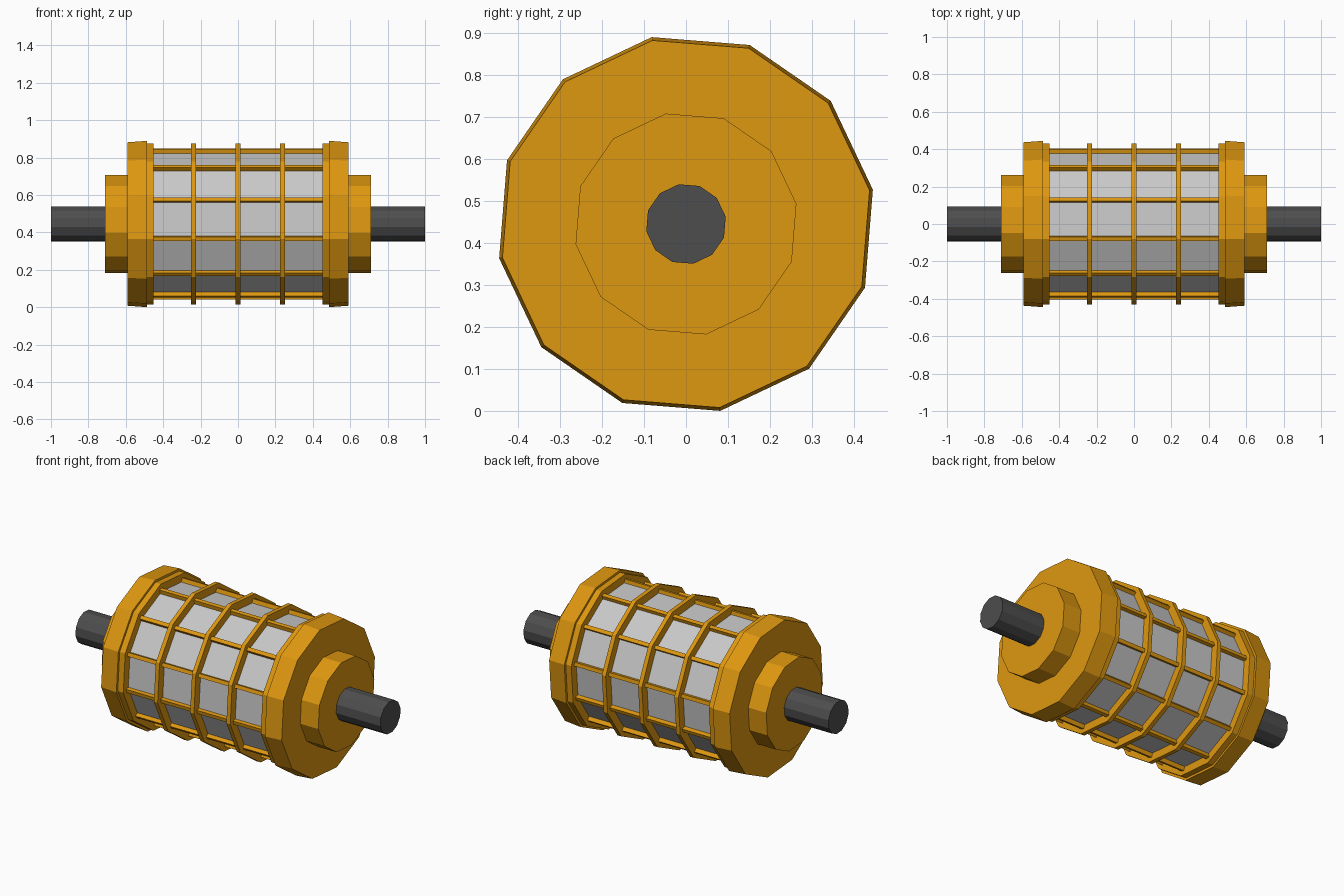
import bpy, bmesh, math
from mathutils import Matrix

if "Cube" in bpy.data.objects:
    bpy.data.objects.remove(bpy.data.objects["Cube"])

SIDES = 12
CZ = 0.445                      # axis height
PHASE = math.radians(10.4)      # rotation of the twelve-sided sections


def material(name, rgb):
    m = bpy.data.materials.new(name)
    m.diffuse_color = (*rgb, 1)
    m.use_nodes = True
    m.node_tree.nodes["Principled BSDF"].inputs["Base Color"].default_value = m.diffuse_color
    return m


gold = material("golden yellow", (0.73, 0.31, 0.005))
silver = material("light grey", (0.58, 0.58, 0.58))
dark = material("dark grey", (0.075, 0.075, 0.075))


def finish(name, bm, mat):
    bmesh.ops.recalc_face_normals(bm, faces=bm.faces)
    me = bpy.data.meshes.new(name)
    bm.to_mesh(me)
    bm.free()
    me.materials.append(mat)
    ob = bpy.data.objects.new(name, me)
    ob.location.z = CZ
    bpy.context.collection.objects.link(ob)
    return ob


def lathe(name, profile, mat, closed=False):
    """Turn (x, radius) points around the x axis; cap the ends unless closed."""
    bm = bmesh.new()
    loops = []
    for x, r in profile:
        angles = [PHASE + 2 * math.pi * k / SIDES for k in range(SIDES)]
        loops.append([bm.verts.new((x, r * math.cos(a), r * math.sin(a))) for a in angles])
    pairs = list(zip(loops, loops[1:]))
    if closed:
        pairs.append((loops[-1], loops[0]))
    else:
        bm.faces.new(loops[0])
        bm.faces.new(loops[-1])
    for a, b in pairs:
        for k in range(SIDES):
            n = (k + 1) % SIDES
            bm.faces.new((a[k], a[n], b[n], b[k]))
    return finish(name, bm, mat)


# Shaft and inner drum
lathe("shaft", [(-1, 0.096), (1, 0.096)], dark)
lathe("drum", [(-0.49, 0.39), (0.49, 0.39)], silver)

# End flanges with stepped hubs
for s, side in ((-1, "left"), (1, "right")):
    lathe(side + "_end_cap", [(s * 0.487, 0.452), (s * 0.592, 0.444),
                              (s * 0.592, 0.267), (s * 0.71, 0.267)], gold)


# Cage hoops
def hoop(name, x, half):
    lathe(name, [(x - half, 0.38), (x - half, 0.438),
                 (x + half, 0.438), (x + half, 0.38)], gold, closed=True)


for i, x in enumerate((-0.238, 0, 0.238)):
    hoop(f"hoop_{i + 1}", x, 0.0125)
for s, side in ((-1, "left"), (1, "right")):
    hoop(side + "_end_hoop", s * 0.469, 0.018)

# Lengthwise cage bars along the drum corners
bm = bmesh.new()
for k in range(SIDES):
    turn = Matrix.Rotation(math.radians(11.2) + 2 * math.pi * k / SIDES, 4, 'X')
    bmesh.ops.create_cube(bm, size=1, matrix=turn @ Matrix.Translation((0, 0.393, 0))
                          @ Matrix.Diagonal((0.93, 0.034, 0.022, 1)))
finish("cage_bars", bm, gold)
